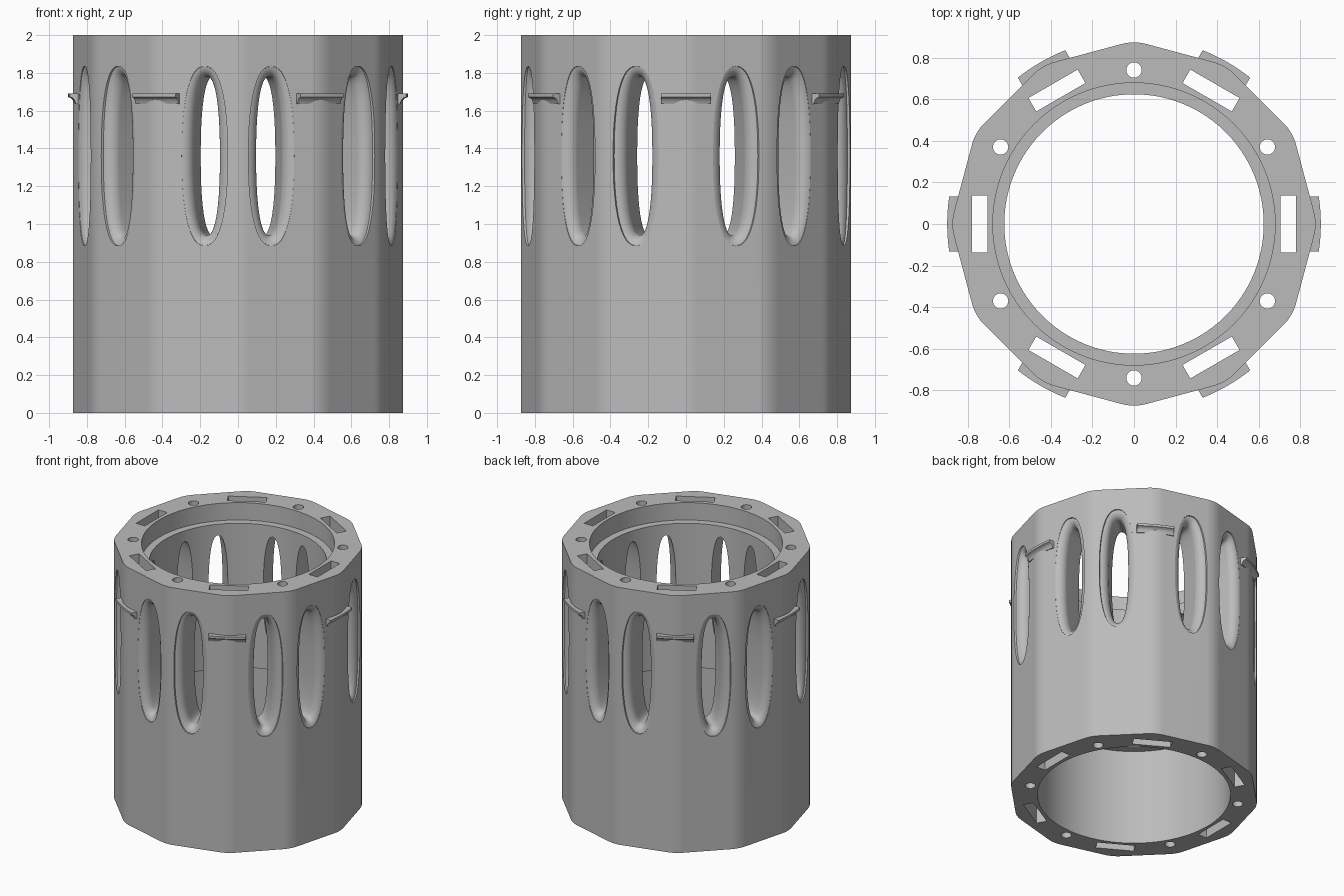
import bpy, bmesh, math
from math import sin, cos, tan, radians, sqrt, pi
from mathutils import Matrix

if "Cube" in bpy.data.objects:
    bpy.data.objects.remove(bpy.data.objects["Cube"])

grey = bpy.data.materials.new("plain_grey")
grey.use_nodes = True
grey.diffuse_color = (0.5, 0.5, 0.5, 1)
grey.node_tree.nodes["Principled BSDF"].inputs["Base Color"].default_value = (0.5, 0.5, 0.5, 1)


def finish(bm, name):
    bmesh.ops.recalc_face_normals(bm, faces=bm.faces)
    mesh = bpy.data.meshes.new(name)
    bm.to_mesh(mesh)
    bm.free()
    obj = bpy.data.objects.new(name, mesh)
    bpy.context.collection.objects.link(obj)
    mesh.materials.append(grey)
    return obj


def loft(bm, rings, angle=0.0):
    """Skin closed rings of points, cap both ends, turn about z."""
    turn = Matrix.Rotation(angle, 3, 'Z')
    rows = [[bm.verts.new(turn @ Matrix.Translation(p).translation) for p in ring] for ring in rings]
    n = len(rows[0])
    for a, b in zip(rows, rows[1:]):
        for i in range(n):
            j = (i + 1) % n
            bm.faces.new((a[i], a[j], b[j], b[i]))
    bm.faces.new(rows[0])
    bm.faces.new(rows[-1])


def circle(r, z, n, cx=0.0):
    return [(cx + r * cos(2 * pi * i / n), r * sin(2 * pi * i / n), z) for i in range(n)]


def select_only(obj):
    bpy.ops.object.select_all(action='DESELECT')
    obj.select_set(True)
    bpy.context.view_layer.objects.active = obj


def smooth(obj):
    select_only(obj)
    bpy.ops.object.shade_smooth_by_angle(angle=radians(35))


def cut(obj, cutter):
    cutter.hide_render = True
    mod = obj.modifiers.new("cut", 'BOOLEAN')
    mod.operation = 'DIFFERENCE'
    mod.solver = 'EXACT'
    mod.object = cutter
    select_only(obj)
    bpy.ops.object.modifier_apply(modifier=mod.name)
    bpy.data.objects.remove(cutter)


# Twelve-sided body with rounded corners
CORNER, SOFT, HEIGHT = 0.883, 0.06, 2.0
fillet = SOFT / tan(radians(15))
centre = CORNER - fillet / cos(radians(15))
outline = []
for k in range(12):
    a = radians(30 * k)
    for s in (-15, -9, -3, 3, 9, 15):
        b = a + radians(s)
        outline.append((centre * cos(a) + fillet * cos(b), centre * sin(a) + fillet * sin(b)))
bm = bmesh.new()
loft(bm, [[(x, y, z) for x, y in outline] for z in (0, HEIGHT)])
body = finish(bm, "barrel_body")

# Stepped bore: wide at the base, narrow in the middle, wide at the rim
bm = bmesh.new()
bore = [(0.68, -0.1), (0.68, 0.745), (0.625, 0.745), (0.625, 1.865), (0.68, 1.865), (0.68, 2.1)]
loft(bm, [circle(r, z, 96) for r, z in bore])
cut(body, finish(bm, "bore_cutter"))

# Rectangular slots and round bolt holes running the full height
bm = bmesh.new()
for k in range(6):
    slot = [(0.705, -0.137), (0.78, -0.137), (0.78, 0.137), (0.705, 0.137)]
    loft(bm, [[(x, y, z) for x, y in slot] for z in (-0.1, 2.1)], radians(60 * k))
    loft(bm, [circle(0.037, z, 24, 0.742) for z in (-0.1, 2.1)], radians(60 * k + 30))
cut(body, finish(bm, "slot_cutter"))

# Tall oval windows, flared where they meet the outside
FLARE, FACE = 0.065, 0.848


def window_ring(r, grow, n=48):
    ring = []
    for i in range(n):
        a = 2 * pi * i / n
        c, s = cos(a), sin(a)
        y = math.copysign(abs(c) ** 0.85, c) * (0.07 + grow)
        z = math.copysign(abs(s) ** 0.85, s) * (0.42 + grow)
        ring.append((r, y, 1.36 + z))
    return ring


rings = [window_ring(0.55, 0), window_ring(FACE - FLARE, 0)]
for i in range(1, 8):
    t = radians(11.5 * i)
    rings.append(window_ring(FACE - FLARE + FLARE * sin(t), FLARE * (1 - cos(t))))
rings.append(window_ring(0.92, FLARE))
bm = bmesh.new()
for k in range(6):
    for side in (-18, 18):
        loft(bm, rings, radians(60 * k + side))
cut(body, finish(bm, "window_cutter"))
smooth(body)
body.modifiers.new("even_shading", 'WEIGHTED_NORMAL').keep_sharp = True

# Curved grip tabs with a hollow underside
tab_profile = [(0.83, 1.69), (0.9, 1.69), (0.9, 1.672), (0.886, 1.667),
               (0.875, 1.657), (0.868, 1.635), (0.83, 1.635)]
for k in range(6):
    bm = bmesh.new()
    steps = [-0.132 + 0.033 * i for i in range(9)]
    loft(bm, [[(sqrt(r * r - t * t), t, z) for r, z in tab_profile] for t in steps], radians(60 * k))
    smooth(finish(bm, f"grip_tab_{k + 1}"))
